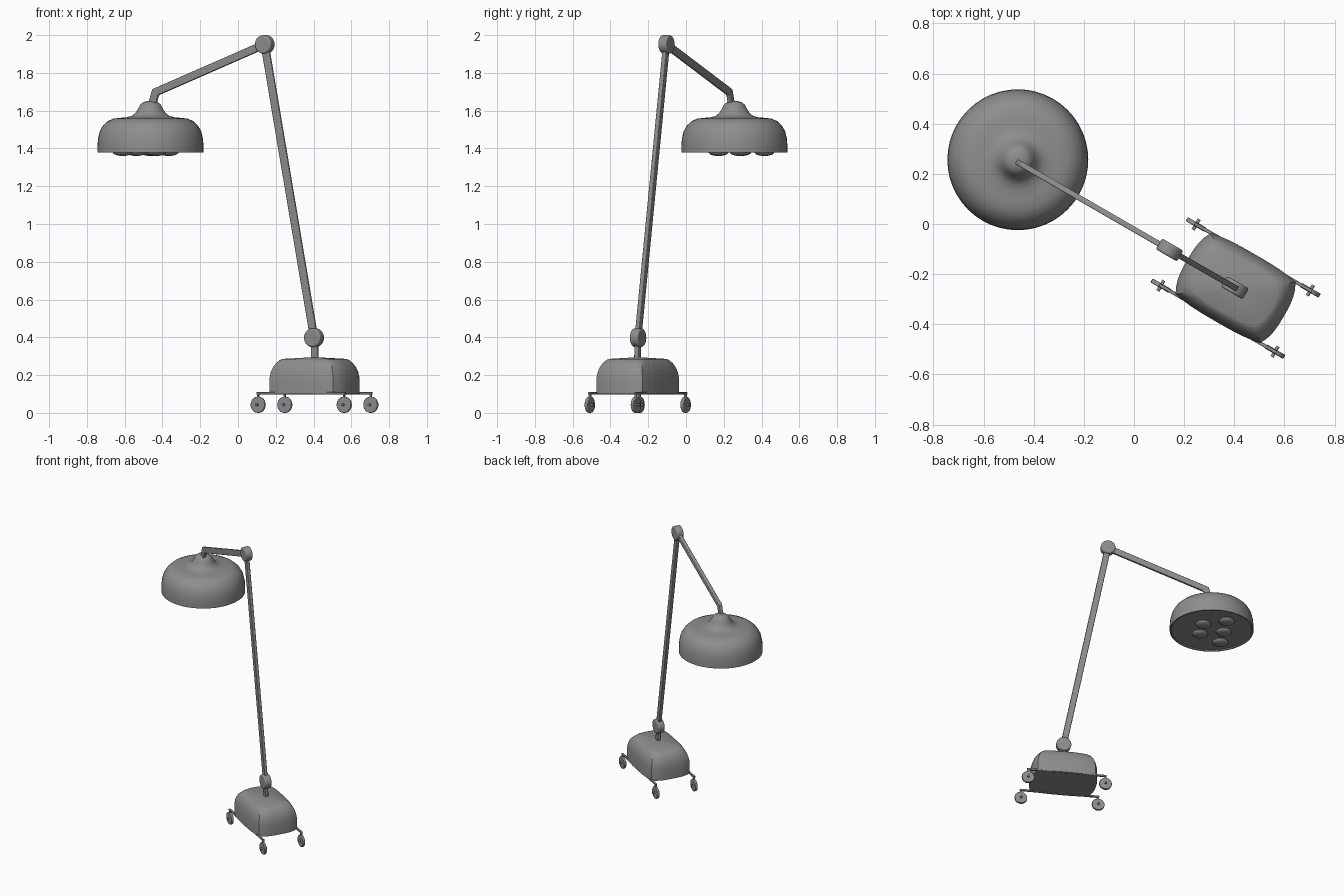
import bpy, bmesh, math
from mathutils import Matrix, Vector

if "Cube" in bpy.data.objects:
    bpy.data.objects.remove(bpy.data.objects["Cube"])

# Everything is laid out in the arm plane (local x along the arms), then turned 30 degrees
FRAME = Matrix.Translation((-0.008, -0.017, 0)) @ Matrix.Rotation(math.radians(-30), 4, 'Z')
BASE_X = 0.477

# Dark grey paint for the whole lamp
PAINT = bpy.data.materials.new("dark_grey_paint")
PAINT.diffuse_color = (0.27, 0.27, 0.27, 1)
PAINT.use_nodes = True
PAINT.node_tree.nodes["Principled BSDF"].inputs["Base Color"].default_value = PAINT.diffuse_color


def finish(name, bm, bevel=0.0, segments=3, angle=35):
    bmesh.ops.recalc_face_normals(bm, faces=bm.faces)
    mesh = bpy.data.meshes.new(name)
    bm.to_mesh(mesh)
    bm.free()
    mesh.materials.append(PAINT)
    ob = bpy.data.objects.new(name, mesh)
    bpy.context.collection.objects.link(ob)
    ob.matrix_world = FRAME
    bpy.ops.object.select_all(action='DESELECT')
    ob.select_set(True)
    bpy.context.view_layer.objects.active = ob
    bpy.ops.object.shade_smooth_by_angle(angle=math.radians(angle))
    if bevel:
        mod = ob.modifiers.new("bevel", 'BEVEL')
        mod.width, mod.segments = bevel, segments
        mod.limit_method = 'ANGLE'
    return ob


def arm(name, pts, width, thick):
    """Flat bar following a path in the local xz plane, mitred at bends."""
    pts = [Vector(p) for p in pts]
    left, right = [], []
    for i, p in enumerate(pts):
        a = (p - pts[i - 1]).normalized() if i else None
        b = (pts[i + 1] - p).normalized() if i < len(pts) - 1 else None
        d = ((a or b) + (b or a)).normalized()
        n = Vector((-d.y, d.x))
        off = n * (width / 2) / d.dot(a or b)
        left.append(p + off)
        right.append(p - off)
    bm = bmesh.new()
    face = bm.faces.new([bm.verts.new((p.x, -thick / 2, p.y)) for p in left + right[::-1]])
    ext = bmesh.ops.extrude_face_region(bm, geom=[face])
    bmesh.ops.translate(bm, vec=(0, thick, 0),
                        verts=[v for v in ext["geom"] if isinstance(v, bmesh.types.BMVert)])
    return finish(name, bm, 0.005)


def disc(name, loc, radius, depth, bevel=0.0, segs=24):
    """Disc or pin whose axis runs across the arm plane."""
    bm = bmesh.new()
    bmesh.ops.create_cone(bm, cap_ends=True, segments=segs, radius1=radius, radius2=radius, depth=depth,
                          matrix=Matrix.Translation(loc) @ Matrix.Rotation(math.pi / 2, 4, 'X'))
    return finish(name, bm, bevel)


def box(name, loc, size):
    bm = bmesh.new()
    bmesh.ops.create_cube(bm, size=1, matrix=Matrix.Translation(loc) @ Matrix.Diagonal((*size, 1)))
    return finish(name, bm, 0.002, 2)


# Base body: stacked outlines with bowed sides, drawn in towards the top
def base_body():
    n, bow_u, bow_v = 10, 0.028, 0.014
    layers = [(0.10, 0.0), (0.18, 0.0), (0.215, 0.006), (0.243, 0.016),
              (0.265, 0.03), (0.28, 0.046), (0.286, 0.058)]
    bm = bmesh.new()
    rings = []
    for z, inset in layers:
        hu, hv = 0.195 - inset, 0.141 - inset * 0.8
        ring = []
        for side in range(4):
            for k in range(n):
                t = 2 * k / n - 1
                bow = 1 - abs(t) ** 3
                u, v = [(hu + bow_u * bow, t * hv), (-t * hu, hv + bow_v * bow),
                        (-hu - bow_u * bow, -t * hv), (t * hu, -hv - bow_v * bow)][side]
                ring.append(bm.verts.new((BASE_X + u, v, z)))
        rings.append(ring)
    for lo, hi in zip(rings, rings[1:]):
        for i in range(len(lo)):
            j = (i + 1) % len(lo)
            bm.faces.new((lo[i], lo[j], hi[j], hi[i]))
    bm.faces.new(rings[0])
    top = bm.verts.new((BASE_X, 0, 0.295))
    for i in range(len(rings[-1])):
        bm.faces.new((rings[-1][i], rings[-1][(i + 1) % len(rings[-1])], top))
    finish("base_body", bm)


base_body()

# Wheel rails, forks, axles and wheels
for sv in (-1, 1):
    y = 0.141 * sv
    box(f"wheel_rail_{sv}", (BASE_X, y, 0.104), (0.54, 0.014, 0.012))
    for su in (-1, 1):
        x = BASE_X + 0.263 * su
        box(f"wheel_post_{su}_{sv}", (x, y, 0.074), (0.01, 0.014, 0.066))
        disc(f"axle_{su}_{sv}", (x, y, 0.043), 0.007, 0.048, segs=12)
        disc(f"wheel_{su}_{sv}", (x, y, 0.043), 0.043, 0.018, 0.004)

# Post, joints, pole and boom
arm("neck", [(0.480, 0.27), (0.476, 0.39)], 0.036, 0.024)
disc("lower_joint", (0.474, 0, 0.398), 0.05, 0.05, 0.008, 32)
arm("pole", [(0.474, 0.40), (0.173, 1.95)], 0.042, 0.022)
disc("upper_joint", (0.173, 0, 1.951), 0.049, 0.05, 0.008, 32)
arm("boom", [(0.173, 1.951), (-0.494, 1.698), (-0.526, 1.60)], 0.042, 0.022)

# Lamp head: lathed dome with raised cap and flat underside
LAMP = Vector((-0.531, 0.009, 0))
profile = [(0, 1.385), (0.269, 1.385), (0.273, 1.378), (0.281, 1.378), (0.281, 1.41), (0.278, 1.45),
           (0.269, 1.49), (0.251, 1.522), (0.226, 1.545), (0.196, 1.558), (0.16, 1.562),
           (0.125, 1.565), (0.098, 1.573), (0.08, 1.588), (0.066, 1.61), (0.055, 1.632),
           (0.039, 1.645), (0.02, 1.65), (0, 1.65)]
bm = bmesh.new()
verts = [bm.verts.new(LAMP + Vector((r, 0, z))) for r, z in profile]
edges = [bm.edges.new(e) for e in zip(verts, verts[1:])]
bmesh.ops.spin(bm, geom=verts + edges, cent=LAMP, axis=(0, 0, 1), angle=2 * math.pi, steps=48, use_merge=True)
bmesh.ops.remove_doubles(bm, verts=bm.verts, dist=0.0005)
finish("lamp_head", bm, angle=40)

# Five bulbs under the lamp, at world positions
for i, (x, y) in enumerate([(-0.367, 0.285), (-0.463, 0.415), (-0.433, 0.172), (-0.538, 0.293), (-0.61, 0.172)]):
    bm = bmesh.new()
    bmesh.ops.create_uvsphere(bm, u_segments=24, v_segments=12, radius=1,
                              matrix=FRAME.inverted() @ Matrix.Translation((x, y, 1.38))
                              @ Matrix.Diagonal((0.053, 0.053, 0.02, 1)))
    finish(f"bulb_{i}", bm)
